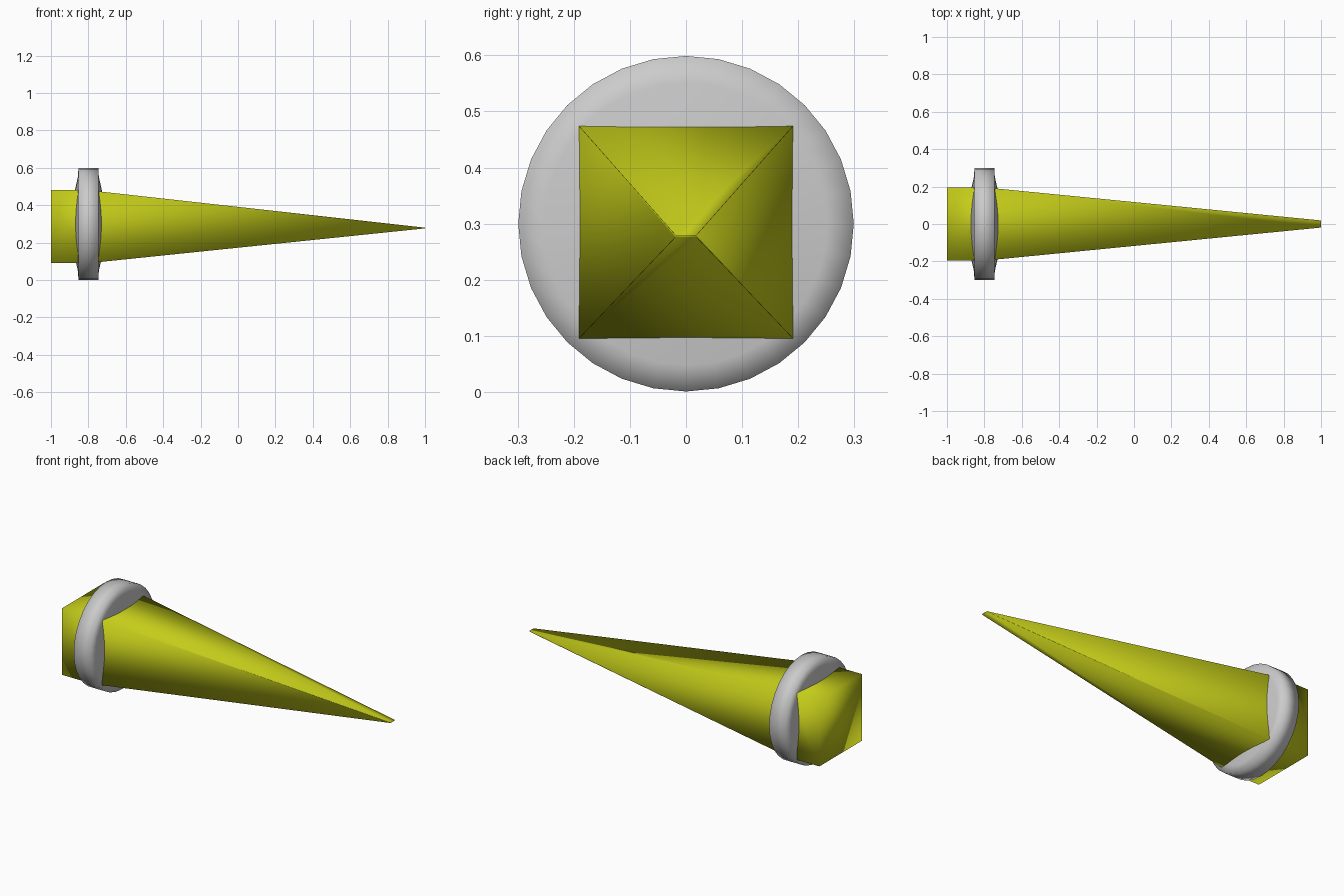
import bpy
from math import cos, sin, pi

if "Cube" in bpy.data.objects:
    bpy.data.objects.remove(bpy.data.objects["Cube"])


def make_part(name, rings, color=None):
    """Skin a list of closed point loops and cap both ends, smooth shaded."""
    n = len(rings[0])
    verts = [p for ring in rings for p in ring]
    faces = [list(range(n))[::-1]]
    for k in range(len(rings) - 1):
        for i in range(n):
            j = (i + 1) % n
            faces.append([k * n + i, k * n + j, (k + 1) * n + j, (k + 1) * n + i])
    faces.append([(len(rings) - 1) * n + i for i in range(n)])
    mesh = bpy.data.meshes.new(name)
    mesh.from_pydata(verts, [], faces)
    mesh.polygons.foreach_set("use_smooth", [True] * len(mesh.polygons))
    obj = bpy.data.objects.new(name, mesh)
    bpy.context.collection.objects.link(obj)
    if color:
        mat = bpy.data.materials.new(name + "_paint")
        mat.diffuse_color = color
        mat.use_nodes = True
        mat.node_tree.nodes["Principled BSDF"].inputs["Base Color"].default_value = mat.diffuse_color
        mesh.materials.append(mat)
    return obj


def rectangle(x, half_y, half_z, z):
    return [(x, sy * half_y, z + sz * half_z)
            for sy, sz in ((-1, -1), (1, -1), (1, 1), (-1, 1))]


def circle(x, r, z, n=32):
    return [(x, r * sin(2 * pi * i / n), z - r * cos(2 * pi * i / n)) for i in range(n)]


# Square spike: short straight butt, then a long taper to a thin chisel tip
make_part("spike_body", [
    rectangle(-1.0, 0.196, 0.195, 0.285),
    rectangle(-0.8, 0.196, 0.195, 0.285),
    rectangle(1.0, 0.019, 0.002, 0.278),
], (0.55, 0.6, 0.01, 1))

# Round collar: flat rim with side faces swelling slightly toward the body
half = [(0.072, 0.18), (0.056, 0.252), (0.053, 0.299)]
profile = [(-w, r) for w, r in half] + [(w, r) for w, r in reversed(half)]
make_part("collar", [circle(-0.8 + x, r, 0.3) for x, r in profile])
